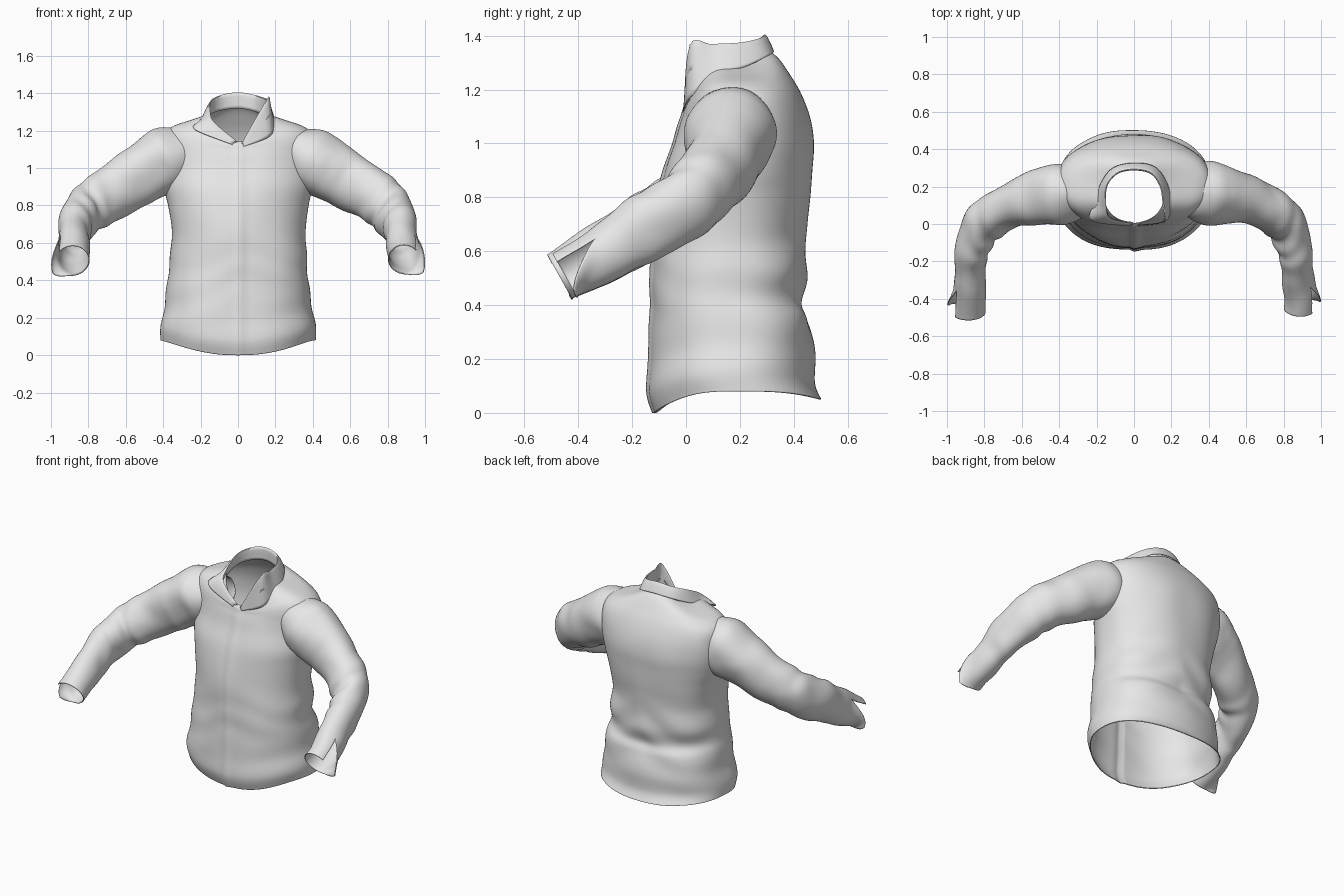
import bpy
import bmesh
import math
from mathutils import Vector, noise

default = bpy.data.objects.get("Cube")
if default:
    bpy.data.objects.remove(default, do_unlink=True)

cloth = bpy.data.materials.new("grey_cloth")
cloth.use_nodes = True
cloth.diffuse_color = (0.8, 0.8, 0.8, 1)
shader = next(n for n in cloth.node_tree.nodes if n.type == "BSDF_PRINCIPLED")
shader.inputs["Base Color"].default_value = cloth.diffuse_color
shader.inputs["Roughness"].default_value = 0.8


def spline(rows, steps):
    """Smooth curve through rows of any number of values."""
    result = []
    last = len(rows) - 1
    for i in range(last):
        a, b, c, d = (rows[min(max(i + k, 0), last)] for k in (-1, 0, 1, 2))
        for s in range(steps):
            t = s / steps
            result.append([q + 0.5 * t * (r - p + t * (2 * p - 5 * q + 4 * r - w + t * (3 * (q - r) + w - p)))
                           for p, q, r, w in zip(a, b, c, d)])
    result.append(list(rows[last]))
    return result


def bump(value, centre, width):
    return math.exp(-((value - centre) / width) ** 2)


def signed_power(value, power):
    return math.copysign(abs(value) ** power, value)


def cloth_sheet(name, grid):
    """Skin a grid of points, weld its seam and give it a thin cloth thickness."""
    bm = bmesh.new()
    verts = [[bm.verts.new(p) for p in row] for row in grid]
    for low, high in zip(verts, verts[1:]):
        for j in range(len(low) - 1):
            bm.faces.new((low[j], low[j + 1], high[j + 1], high[j]))
    bmesh.ops.remove_doubles(bm, verts=bm.verts, dist=0.00005)
    bmesh.ops.recalc_face_normals(bm, faces=bm.faces)
    mesh = bpy.data.meshes.new(name)
    bm.to_mesh(mesh)
    bm.free()
    obj = bpy.data.objects.new(name, mesh)
    bpy.context.collection.objects.link(obj)
    mesh.materials.append(cloth)
    thickness = obj.modifiers.new("cloth_thickness", "SOLIDIFY")
    thickness.thickness = 0.005
    thickness.offset = 0
    bpy.ops.object.select_all(action="DESELECT")
    obj.select_set(True)
    bpy.context.view_layer.objects.active = obj
    bpy.ops.object.shade_smooth_by_angle(angle=math.radians(50))


# Body rings: front z, side z, back z, half width, front y, back y
body_rings = [
    (0.00, 0.08, 0.05, 0.415, -0.115, 0.50),
    (0.08, 0.14, 0.11, 0.41, -0.14, 0.475),
    (0.20, 0.24, 0.22, 0.395, -0.135, 0.475),
    (0.34, 0.36, 0.34, 0.38, -0.125, 0.455),
    (0.42, 0.43, 0.41, 0.37, -0.12, 0.425),
    (0.52, 0.52, 0.51, 0.365, -0.118, 0.445),
    (0.65, 0.65, 0.65, 0.352, -0.115, 0.44),
    (0.80, 0.80, 0.80, 0.37, -0.095, 0.46),
    (0.90, 0.90, 0.90, 0.392, -0.075, 0.467),
    (1.00, 1.00, 1.00, 0.405, -0.04, 0.47),
    (1.07, 1.10, 1.10, 0.41, -0.02, 0.455),
    (1.10, 1.175, 1.19, 0.40, -0.01, 0.422),
    (1.12, 1.22, 1.26, 0.35, -0.005, 0.38),
    (1.13, 1.255, 1.31, 0.25, 0.0, 0.345),
    (1.14, 1.285, 1.34, 0.16, 0.01, 0.312),
]


def body_point(ring, angle):
    front, side, back, half, y_front, y_back = ring
    c, s = math.cos(angle), math.sin(angle)
    x = half * signed_power(c, 0.88)
    y = (y_front + y_back) / 2 + (y_back - y_front) / 2 * signed_power(s, 0.88)
    z = side + ((back if s > 0 else front) - side) * abs(s) ** 2.7
    # Soft drape, with diagonal folds gathered at the waist
    calm = min(1, max(0, (1.25 - z) * 5))
    fold = 0.012 * noise.noise(Vector((x * 4, y * 4, z * 3)))
    slope = z * 30 + abs(x) * 12 + 3 * noise.noise(Vector((x * 3, y * 3, z * 2)))
    fold += 0.008 * math.sin(slope) * bump(z, 0.45, 0.16) * (0.2 + 0.8 * max(0, s))
    fold += 0.004 * math.sin(z * 30 - x * 8) * bump(z, 0.2, 0.15) * abs(c)
    # Overlapping front placket
    if s < 0 and -0.004 < x < 0.05:
        fold += 0.011 * (1 - max(0, x) / 0.05)
    return (x + c * fold * calm, y + s * fold * calm, z)


segments = 160
body = [[body_point(r, 2 * math.pi * j / segments) for j in range(segments + 1)]
        for r in spline(body_rings, 8)]
cloth_sheet("jacket_body", body)

# Sleeve path from inside the shoulder: x, y, z, half width, half height
sleeve_path = [
    (0.20, 0.19, 1.12, 0.08, 0.08),
    (0.30, 0.175, 1.085, 0.135, 0.135),
    (0.375, 0.168, 1.05, 0.162, 0.167),
    (0.44, 0.16, 1.015, 0.158, 0.17),
    (0.52, 0.145, 0.97, 0.143, 0.158),
    (0.62, 0.12, 0.91, 0.127, 0.142),
    (0.74, 0.065, 0.835, 0.116, 0.133),
    (0.82, -0.01, 0.77, 0.104, 0.128),
    (0.86, -0.13, 0.695, 0.088, 0.122),
    (0.875, -0.26, 0.62, 0.082, 0.11),
    (0.885, -0.37, 0.555, 0.084, 0.096),
    (0.885, -0.45, 0.51, 0.088, 0.09),
]


def make_sleeve(name, side, seed):
    rings = spline(sleeve_path, 8)
    around = 72
    total = len(rings) - 1
    grid = []
    for i, (x, y, z, wide, high) in enumerate(rings):
        ahead, behind = rings[min(i + 1, total)], rings[max(i - 1, 0)]
        along = (Vector(ahead[:3]) - Vector(behind[:3])).normalized()
        up = Vector((0, 0, 1))
        up = (up - along * up.dot(along)).normalized()
        out = up.cross(along)
        t = i / total
        centre = Vector((x, y, z))
        if side < 0:
            centre += Vector((0.0, -0.018, -0.008)) * t
        # The seam on the outer side opens into a tapered cuff slit
        cuff = max(0, (t - 0.86) / 0.14)
        start = math.radians(40)
        end = start + 2 * math.pi - math.radians(75) * cuff
        row = []
        for j in range(around + 1):
            a = start + (end - start) * j / around
            direction = out * math.cos(a) + up * math.sin(a)
            p = centre + out * math.cos(a) * wide + up * math.sin(a) * high
            # Soft drape and folds bunched at the elbow
            r = 0.016 * noise.noise(p * 6 + Vector((seed, 0, 0)))
            wave = t * 60 + 1.5 * math.sin(a + seed) + 3 * noise.noise(p * 5)
            r += 0.006 * math.sin(wave) * bump(t, 0.65, 0.16) * (0.7 - 0.3 * math.cos(a))
            # Flaring lower edge of the slit
            r += 0.045 * bump(a, end, 0.5) * cuff
            p += direction * r
            p.x *= side
            row.append(p)
        grid.append(row)
    cloth_sheet(name, grid)


make_sleeve("left_sleeve", 1, 2.0)
make_sleeve("right_sleeve", -1, 7.0)

# Collar: folded flat on the right, standing on the left
fold_line = [
    (-0.005, 0.0, 1.14), (-0.125, 0.03, 1.24), (-0.15, 0.09, 1.295),
    (-0.145, 0.2, 1.355), (-0.09, 0.27, 1.385), (0, 0.29, 1.40),
    (0.09, 0.27, 1.385), (0.14, 0.2, 1.37), (0.155, 0.1, 1.365),
    (0.155, 0.015, 1.365), (0.02, -0.005, 1.13),
]
outer_edge = [
    (-0.03, -0.01, 1.125), (-0.23, 0.02, 1.205), (-0.205, 0.12, 1.25),
    (-0.175, 0.22, 1.285), (-0.11, 0.3, 1.325), (0, 0.325, 1.34),
    (0.11, 0.305, 1.325), (0.175, 0.22, 1.285), (0.195, 0.12, 1.255),
    (0.17, 0.015, 1.17), (0.03, -0.01, 1.115),
]
top = [Vector(p) for p in spline(fold_line, 6)]
fall = [Vector(p) for p in spline(outer_edge, 6)]
stand = []
for i, p in enumerate(top):
    share = i / (len(top) - 1)
    drop = math.sin(math.pi * share) ** 0.5 * (0.08 + 0.1 * bump(share, 0.85, 0.15))
    stand.append(Vector((p.x * 1.06, p.y, p.z - drop)))
round_fold = [(a + b) / 2 + Vector((0, 0, 0.01)) for a, b in zip(top, fall)]
collar_rows = zip(stand, top, round_fold, fall)
cloth_sheet("collar", [spline(row, 4) for row in collar_rows])
